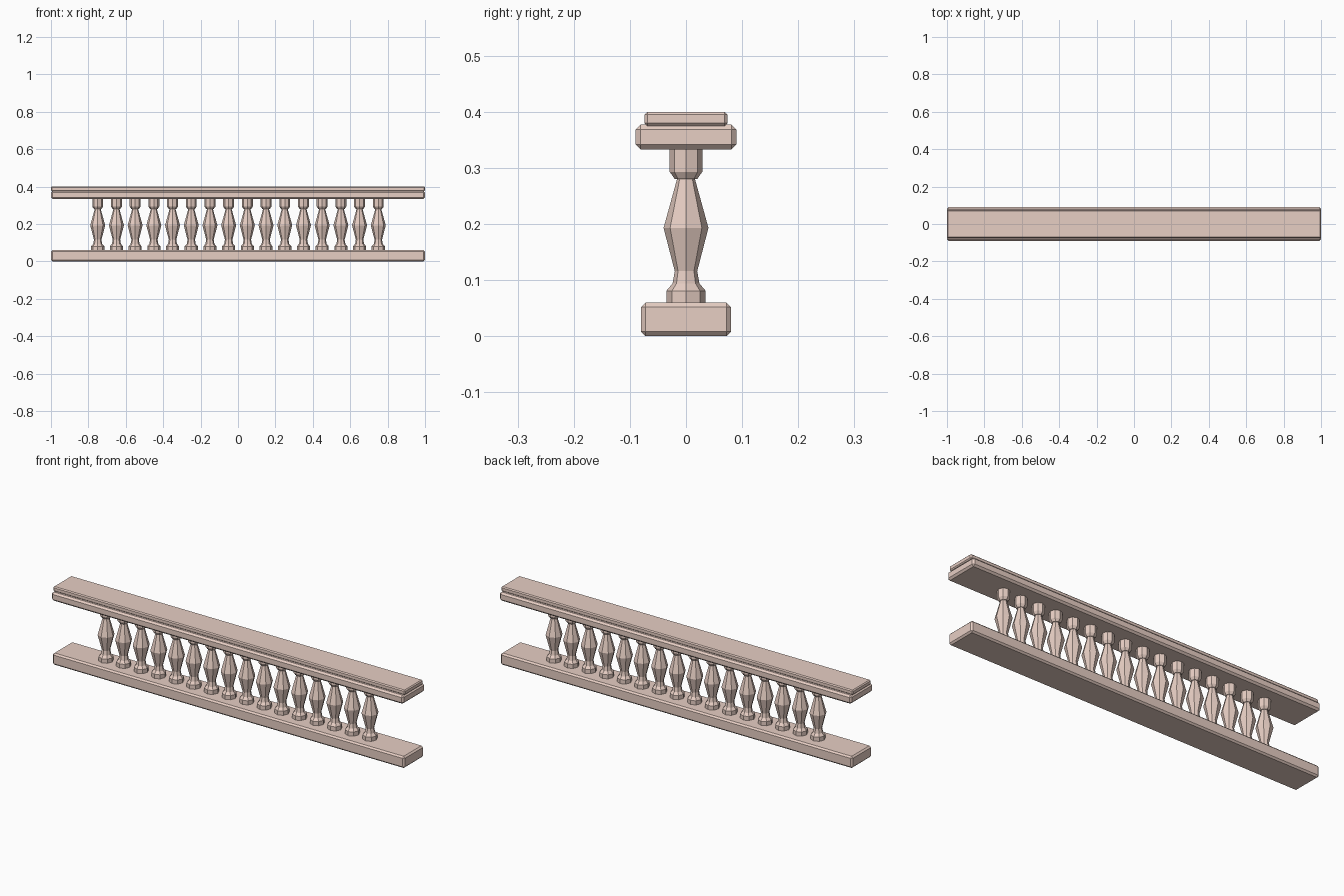
import bpy, bmesh, math

if "Cube" in bpy.data.objects:
    bpy.data.objects.remove(bpy.data.objects["Cube"])

stone = bpy.data.materials.new("pink_stone")
stone.diffuse_color = (0.80, 0.62, 0.55, 1)
stone.use_nodes = True
stone.node_tree.nodes["Principled BSDF"].inputs["Base Color"].default_value = stone.diffuse_color


def finish(name, bm):
    bmesh.ops.recalc_face_normals(bm, faces=bm.faces)
    mesh = bpy.data.meshes.new(name)
    bm.to_mesh(mesh)
    bm.free()
    mesh.materials.append(stone)
    obj = bpy.data.objects.new(name, mesh)
    bpy.context.collection.objects.link(obj)
    return obj


def rail(name, half_depth, z0, z1, chamfer):
    bm = bmesh.new()
    bmesh.ops.create_cube(bm, size=1)
    for v in bm.verts:
        v.co.x *= 2
        v.co.y *= 2 * half_depth
        v.co.z = z0 + (v.co.z + 0.5) * (z1 - z0)
    bmesh.ops.bevel(bm, geom=bm.edges[:], offset=chamfer, segments=1,
                    affect='EDGES', profile=0.5)
    return finish(name, bm)


def lathe(name, profile, sides):
    bm = bmesh.new()
    rings = []
    for r, z in profile:
        rings.append([bm.verts.new((r * math.cos(2 * math.pi * i / sides),
                                    r * math.sin(2 * math.pi * i / sides), z))
                      for i in range(sides)])
    for a, b in zip(rings, rings[1:]):
        for i in range(sides):
            j = (i + 1) % sides
            bm.faces.new((a[i], a[j], b[j], b[i]))
    bm.faces.new(rings[0])
    bm.faces.new(rings[-1])
    return finish(name, bm)


# Bottom rail and two-tier handrail
rail("bottom_rail", 0.08, 0.0, 0.06, 0.008)
rail("handrail", 0.09, 0.333, 0.377, 0.009)
rail("handrail_cap", 0.074, 0.375, 0.40, 0.005)

# Turned eight-sided balusters: foot, vase-shaped belly, top block
profile = [(0.035, 0.058), (0.035, 0.081), (0.024, 0.094), (0.020, 0.116),
           (0.040, 0.193), (0.016, 0.280), (0.020, 0.280), (0.029, 0.293),
           (0.029, 0.335)]
first = lathe("baluster_01", profile, 8)
first.location.x = -0.75
for i in range(1, 16):
    copy = bpy.data.objects.new(f"baluster_{i + 1:02d}", first.data)
    copy.location.x = -0.75 + 0.1 * i
    bpy.context.collection.objects.link(copy)
